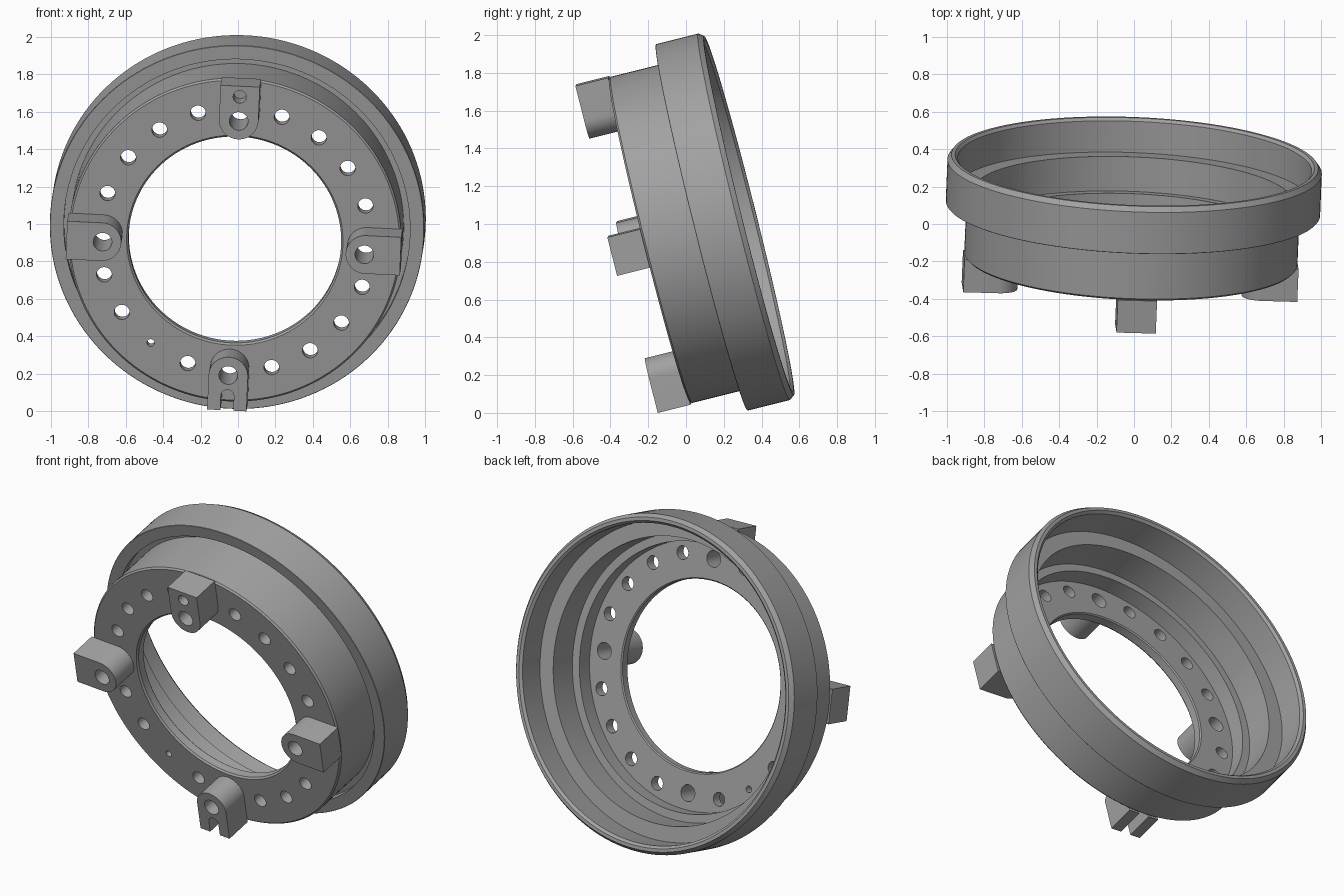
import bpy, bmesh, math
from mathutils import Matrix, Vector

cube = bpy.data.objects.get("Cube")
if cube:
    bpy.data.objects.remove(cube, do_unlink=True)

# Single grey material
grey = bpy.data.materials.new("plain_grey")
grey.use_nodes = True
color = (0.36, 0.36, 0.36, 1)
grey.diffuse_color = color
grey.node_tree.nodes["Principled BSDF"].inputs["Base Color"].default_value = color

# Tilted frame of the ring: local z points out of the front plate
back = Vector((0.04, 0.97, 0.2425)).normalized()
up = Vector((0.04, -0.2425, 0.97))
up = (up - back * up.dot(back)).normalized()
right = up.cross(-back)
FRAME = Matrix((right, up, -back)).transposed().to_4x4()
FRAME.translation = (-0.0185, -0.226, 0.905)


def finish(name, bm):
    bmesh.ops.recalc_face_normals(bm, faces=bm.faces)
    mesh = bpy.data.meshes.new(name)
    bm.to_mesh(mesh)
    bm.free()
    mesh.materials.append(grey)
    ob = bpy.data.objects.new(name, mesh)
    bpy.context.collection.objects.link(ob)
    ob.matrix_world = FRAME
    return ob


def lathe(name, profile, steps=144):
    """Revolve a closed (radius, depth) profile about the ring axis."""
    bm = bmesh.new()
    rings = []
    for i in range(steps):
        a = math.tau * i / steps
        rings.append([bm.verts.new((r * math.cos(a), r * math.sin(a), -d)) for r, d in profile])
    n = len(profile)
    for i in range(steps):
        p, q = rings[i], rings[(i + 1) % steps]
        for k in range(n):
            m = (k + 1) % n
            bm.faces.new((p[k], q[k], q[m], p[m]))
    return finish(name, bm)


def tongue(name, angle, center, half, outer, front, rear):
    """Prism pointing inward with a round inner end and a flat outer end."""
    bm = bmesh.new()
    pts = [(outer, half)]
    for i in range(25):
        a = math.pi / 2 + math.pi * i / 24
        pts.append((center + half * math.cos(a), half * math.sin(a)))
    pts.append((outer, -half))
    face = bm.faces.new([bm.verts.new((x, y, -rear)) for x, y in pts])
    ext = bmesh.ops.extrude_face_region(bm, geom=[face])
    top = [g for g in ext["geom"] if isinstance(g, bmesh.types.BMVert)]
    bmesh.ops.translate(bm, verts=top, vec=(0, 0, rear - front))
    bmesh.ops.rotate(bm, verts=bm.verts, matrix=Matrix.Rotation(math.radians(angle), 3, "Z"))
    return finish(name, bm)


def drills(holes):
    """Joined cylinders given as (angle, distance, radius, front, rear)."""
    bm = bmesh.new()
    for angle, dist, radius, front, rear in holes:
        a = math.radians(angle)
        place = Matrix.Translation((dist * math.cos(a), dist * math.sin(a), -(front + rear) / 2))
        bmesh.ops.create_cone(bm, cap_ends=True, segments=32, radius1=radius,
                              radius2=radius, depth=rear - front, matrix=place)
    return finish("drill_cutter", bm)


def cut(ob, cutter):
    mod = ob.modifiers.new("cut", "BOOLEAN")
    mod.operation = "DIFFERENCE"
    mod.solver = "EXACT"
    mod.object = cutter
    cutter.hide_render = True
    bpy.context.view_layer.objects.active = ob
    bpy.ops.object.modifier_apply(modifier=mod.name)
    bpy.data.objects.remove(cutter, do_unlink=True)


# Stepped ring: front plate, body, groove, flange, rim and inner steps
ring = lathe("stepped_ring", [
    (0.578, 0.035), (0.88, 0.035), (0.89, 0.045),
    (0.89, 0.365), (0.925, 0.365), (0.925, 0.32),
    (0.998, 0.32), (1.0, 0.322), (1.0, 0.55), (0.98, 0.577),
    (0.96, 0.577), (0.945, 0.562), (0.945, 0.39),
    (0.85, 0.39), (0.85, 0.2), (0.80, 0.2), (0.80, 0.1),
    (0.575, 0.1), (0.568, 0.093), (0.568, 0.045)])

# Bolt circle: wide holes under the lugs, one small pin hole
holes = []
for i in range(20):
    angle = i * 18
    if angle % 90 == 0:
        holes.append((angle, 0.70, 0.05, -0.3, 0.19))
    else:
        holes.append((angle, 0.725, 0.02 if angle == 234 else 0.041, -0.3, 0.19))
cut(ring, drills(holes))

# Four mounting lugs on the front plate
parts = [ring]
for name, angle in (("left_lug", 0), ("top_lug", 90), ("right_lug", 180), ("bottom_lug", 270)):
    lug = tongue(name, angle, 0.705, 0.105, 0.893, -0.143, 0.036)
    bores = [(angle, 0.70, 0.05, -0.3, 0.19)]
    if name == "top_lug":
        bores.append((angle, 0.834, 0.035, -0.3, -0.04))
    cut(lug, drills(bores))
    if name == "bottom_lug":
        cut(lug, tongue("slot_cutter", angle, 0.815, 0.035, 1.0, -0.3, 0.1))
    parts.append(lug)

# Smooth round walls, keep edges crisp
bpy.ops.object.select_all(action="DESELECT")
for ob in parts:
    ob.select_set(True)
bpy.context.view_layer.objects.active = ring
bpy.ops.object.shade_smooth_by_angle(angle=math.radians(30))
